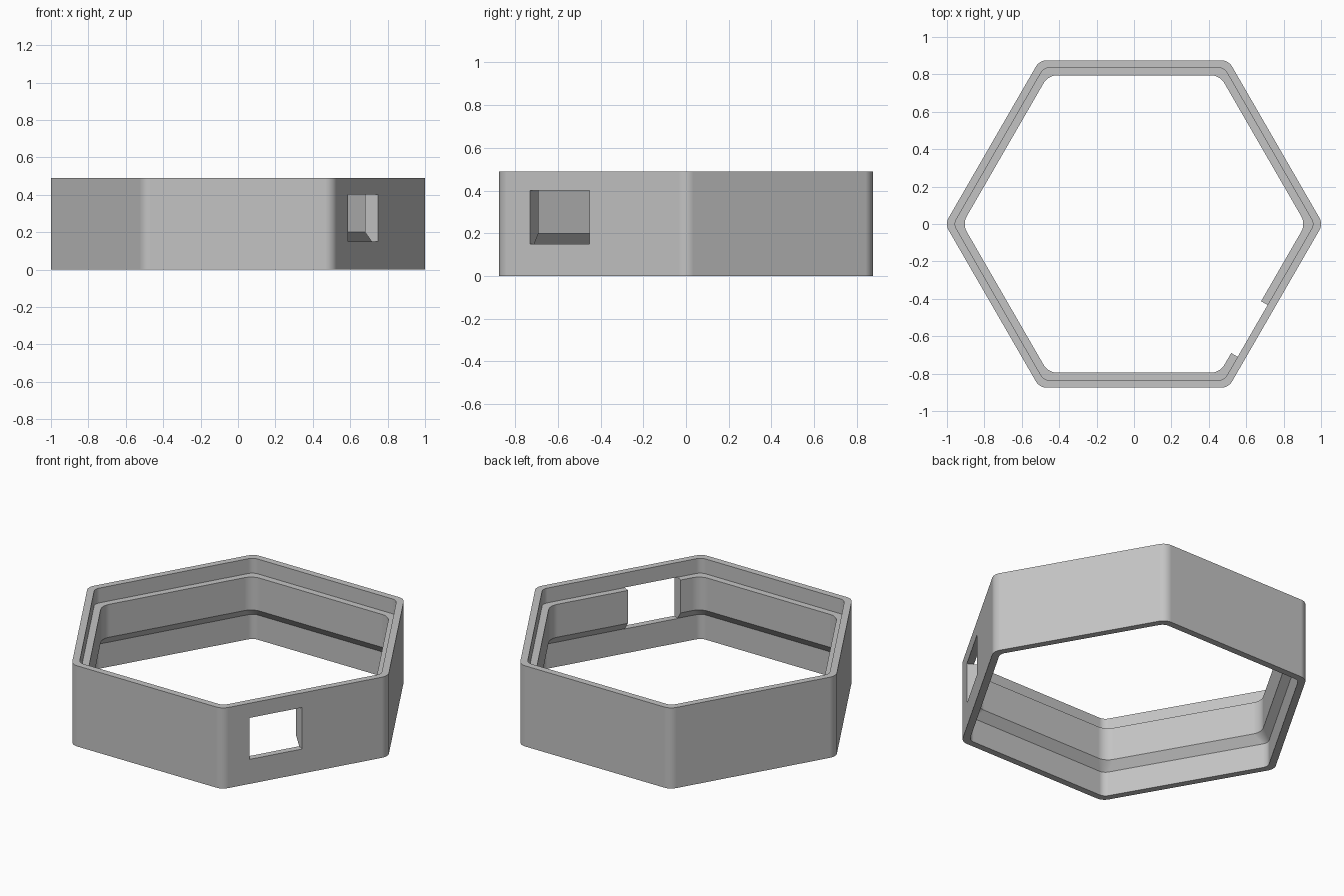
import bpy, bmesh
from math import radians, cos, sin, pi
from mathutils import Matrix

cube = bpy.data.objects.get("Cube")
if cube:
    bpy.data.objects.remove(cube, do_unlink=True)

grey = bpy.data.materials.new("plain grey")
grey.use_nodes = True
grey.diffuse_color = (0.55, 0.55, 0.55, 1)
grey.node_tree.nodes["Principled BSDF"].inputs["Base Color"].default_value = grey.diffuse_color

HEIGHT, LEDGE, CHAMFER_TOP, CHAMFER_LOW = 0.49, 0.40, 0.20, 0.15
OUTER, MIDDLE, INNER = (0.875, 0.067), (0.835, 0.05), (0.795, 0.085)  # apothem, corner radius
STEPS = 8


def hexagon(apothem, radius, z):
    """Rounded hexagon outline with corners on the x axis."""
    points = []
    reach = (apothem - radius) / cos(pi / 6)
    for corner in range(6):
        middle = corner * pi / 3
        for i in range(STEPS + 1):
            a = middle - pi / 6 + i / STEPS * pi / 3
            points.append((reach * cos(middle) + radius * cos(a),
                           reach * sin(middle) + radius * sin(a), z))
    return points


def make_object(name, bm):
    bmesh.ops.recalc_face_normals(bm, faces=bm.faces)
    mesh = bpy.data.meshes.new(name)
    bm.to_mesh(mesh)
    bm.free()
    mesh.materials.append(grey)
    obj = bpy.data.objects.new(name, mesh)
    bpy.context.collection.objects.link(obj)
    return obj


# Ring: closed wall section carried around the hexagon
section = [(OUTER, 0), (OUTER, HEIGHT), (MIDDLE, HEIGHT), (MIDDLE, LEDGE),
           (INNER, LEDGE), (INNER, CHAMFER_TOP), (MIDDLE, CHAMFER_LOW), (MIDDLE, 0)]
bm = bmesh.new()
rings = [[bm.verts.new(p) for p in hexagon(*size, z)] for size, z in section]
for k, ring in enumerate(rings):
    following = rings[(k + 1) % len(rings)]
    for i in range(len(ring)):
        j = (i + 1) % len(ring)
        bm.faces.new((ring[i], ring[j], following[j], following[i]))
frame = make_object("hexagonal_frame", bm)

# Window: rectangular opening through the front left wall
low, high = CHAMFER_LOW - 0.001, LEDGE + 0.001
bm = bmesh.new()
bmesh.ops.create_cube(bm, size=1, matrix=Matrix.Rotation(radians(-30), 4, 'Z')
                      @ Matrix.Translation((0.83, -0.178, (low + high) / 2))
                      @ Matrix.Diagonal((0.3, 0.32, high - low, 1)))
cutter = make_object("window_cutter", bm)
cutter.hide_render = True

bpy.ops.object.select_all(action='DESELECT')
frame.select_set(True)
bpy.context.view_layer.objects.active = frame
cut = frame.modifiers.new("window", 'BOOLEAN')
cut.operation = 'DIFFERENCE'
cut.solver = 'EXACT'
cut.object = cutter
bpy.ops.object.modifier_apply(modifier=cut.name)
bpy.data.objects.remove(cutter, do_unlink=True)

# Smooth corners, flat walls
bpy.ops.object.shade_smooth_by_angle(angle=radians(30))
normals = frame.modifiers.new("flat walls", 'WEIGHTED_NORMAL')
normals.keep_sharp = True
